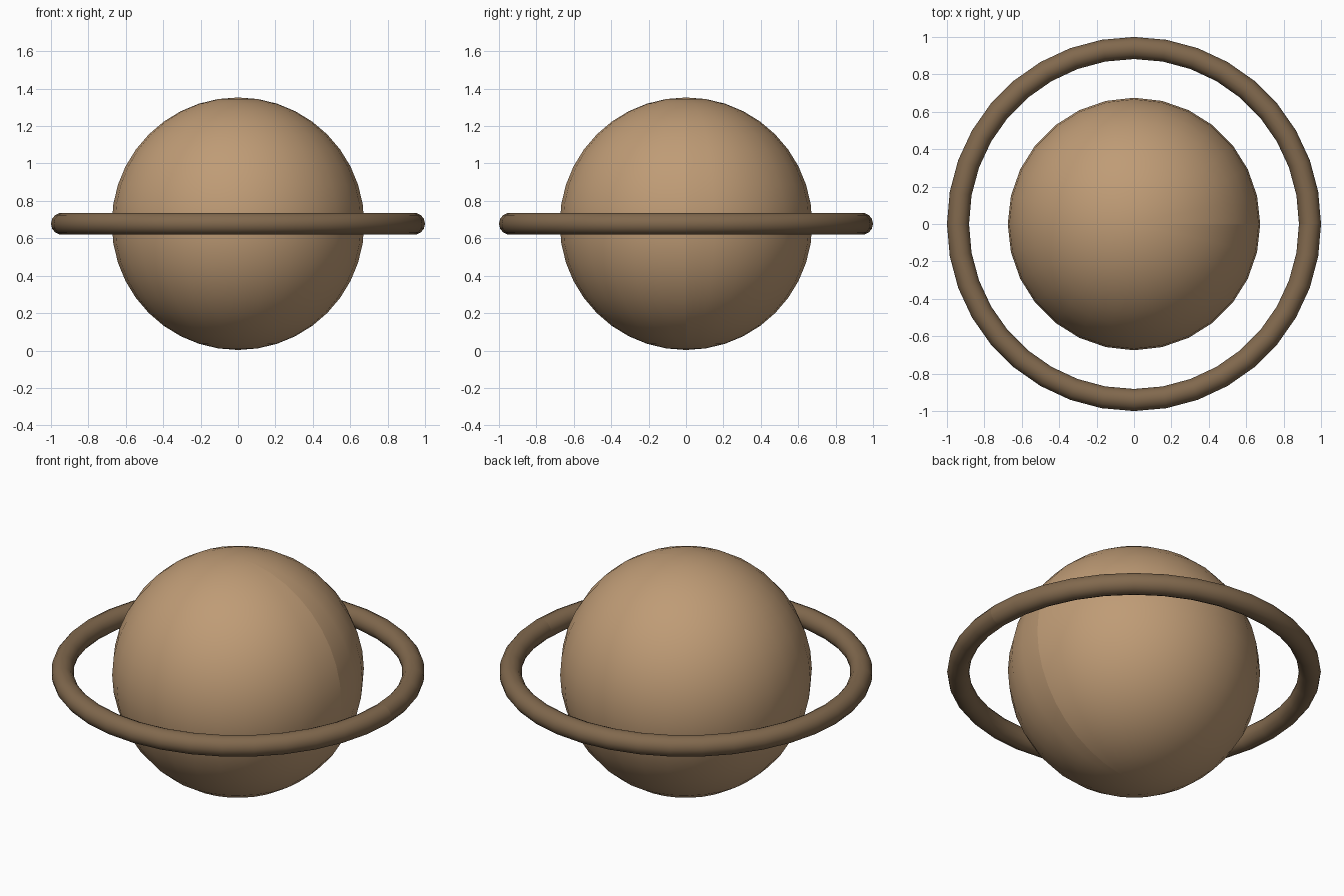
import bpy, math

if "Cube" in bpy.data.objects:
    bpy.data.objects.remove(bpy.data.objects["Cube"])

CENTRE_Z = 0.678


def material(name, rgb):
    m = bpy.data.materials.new(name)
    m.diffuse_color = (*rgb, 1)
    m.use_nodes = True
    m.node_tree.nodes["Principled BSDF"].inputs["Base Color"].default_value = m.diffuse_color
    return m


def finish(name, mat):
    """Name, colour and smooth the active object, with a hard seam along +x."""
    ob = bpy.context.object
    ob.name = name
    ob.data.materials.append(mat)
    bpy.ops.object.shade_smooth()
    me = ob.data
    for e in me.edges:
        a, b = (me.vertices[i].co for i in e.vertices)
        if all(abs(v.y) < 1e-4 and v.x > -1e-4 for v in (a, b)):
            e.use_edge_sharp = True
    return ob


tan = material("tan", (0.52, 0.33, 0.18))
brown = material("brown", (0.22, 0.14, 0.075))

# Planet ball
bpy.ops.mesh.primitive_uv_sphere_add(segments=28, ring_count=20, radius=0.675,
                                     location=(0, 0, CENTRE_Z))
finish("planet", tan)

# Surrounding ring
bpy.ops.mesh.primitive_torus_add(major_segments=36, minor_segments=14,
                                 major_radius=0.941, minor_radius=0.059,
                                 location=(0, 0, CENTRE_Z))
finish("ring", brown)
